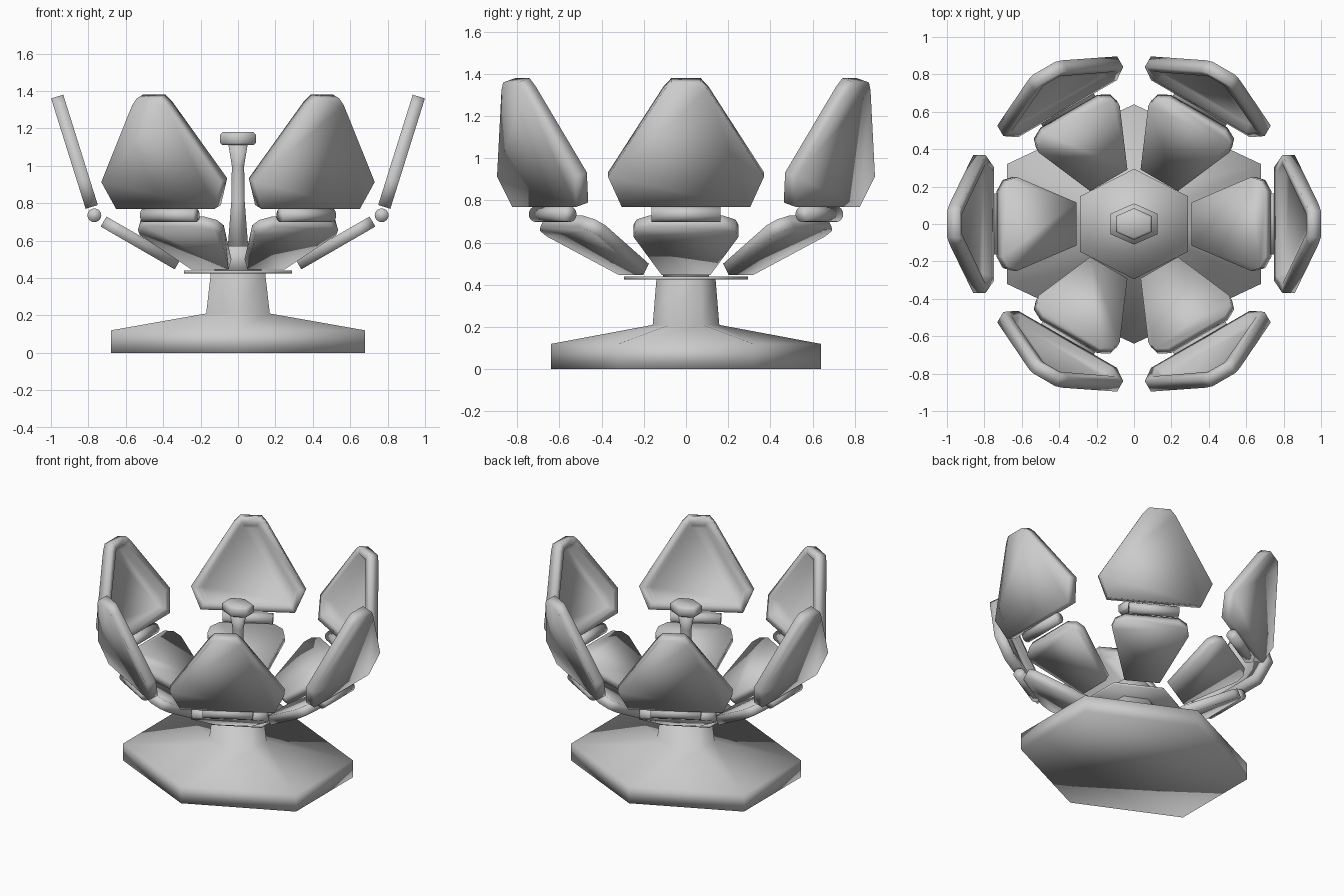
import bpy, bmesh
from math import sin, cos, radians, sqrt
from mathutils import Matrix, Vector

if "Cube" in bpy.data.objects:
    bpy.data.objects.remove(bpy.data.objects["Cube"])


def finish(bm, name):
    bmesh.ops.recalc_face_normals(bm, faces=bm.faces[:])
    mesh = bpy.data.meshes.new(name)
    bm.to_mesh(mesh)
    bm.free()
    for p in mesh.polygons:
        p.use_smooth = True
    obj = bpy.data.objects.new(name, mesh)
    bpy.context.collection.objects.link(obj)
    return obj


def hex_loft(name, rings):
    """Stack hexagonal rings (half width x, half depth y, z), corners on the y axis."""
    bm = bmesh.new()
    loops = []
    for hx, hy, z in rings:
        loops.append([bm.verts.new((hx / (sqrt(3) / 2) * cos(radians(30 + 60 * k)),
                                    hy * sin(radians(30 + 60 * k)), z)) for k in range(6)])
    for a, b in zip(loops, loops[1:]):
        for k in range(6):
            j = (k + 1) % 6
            bm.faces.new((a[k], a[j], b[j], b[k]))
    bm.faces.new(loops[0][::-1])
    bm.faces.new(loops[-1])
    return finish(bm, name)


def petal(name, half, start, tilt, thick, place, recess=False):
    """Flat plate from a mirrored half outline (along, across), tilted up and placed."""
    a = radians(tilt)
    along = Vector((cos(a), 0, sin(a)))
    normal = Vector((-sin(a), 0, cos(a)))
    outline = half + [(u, -t) for u, t in reversed(half)]
    bm = bmesh.new()
    sides = []
    for s in (-0.5, 0.5):
        sides.append([bm.verts.new(Vector(start) + along * u + Vector((0, t, 0)) + normal * thick * s)
                      for u, t in outline])
    n = len(outline)
    for k in range(n):
        j = (k + 1) % n
        bm.faces.new((sides[0][k], sides[0][j], sides[1][j], sides[1][k]))
    bm.faces.new(sides[0][::-1])
    inner = bm.faces.new(sides[1])
    bmesh.ops.recalc_face_normals(bm, faces=bm.faces[:])
    if recess:
        bmesh.ops.inset_region(bm, faces=[inner], thickness=0.05)
        bmesh.ops.inset_region(bm, faces=[inner], thickness=0.025, depth=-0.042)
    bm.transform(place)
    return finish(bm, name)


# pedestal, plate, centre cup and stalk
hex_loft("pedestal", [(.68, .64, 0), (.68, .64, .12), (.17, .158, .21), (.145, .14, .43)])
hex_loft("plate", [(.29, .295, .425), (.29, .295, .44)])
hex_loft("centre_cup", [(.125, .11, .43), (.125, .11, .57)])
hex_loft("stalk", [(.055, .05, .56), (.035, .032, .82), (.033, .03, 1.0), (.052, .048, 1.115)])
hex_loft("stalk_cap", [(.082, .073, 1.11), (.095, .085, 1.122), (.095, .085, 1.168), (.082, .073, 1.18)])

# six petals, each a lower leaf, a hinge and an upper leaf
lower_half = [(0, .115), (.365, .25), (.42, .235), (.457, .175)]
upper_half = [(0, .305), (.15, .37), (.58, .105), (.618, .07)]
for i, ang in enumerate((0, 60, 120, 180, 240, 300)):
    shift = 0 if ang % 180 == 0 else -.038
    place = Matrix.Rotation(radians(ang), 4, 'Z') @ Matrix.Translation((shift, 0, 0))
    petal(f"lower_petal_{i}", lower_half, (.323, 0, .473), 30, .062, place)
    petal(f"upper_petal_{i}", upper_half, (.782, 0, .78), 72.6, .068, place, recess=True)
    bm = bmesh.new()
    bmesh.ops.create_cone(bm, cap_ends=True, segments=16, radius1=.037, radius2=.037, depth=.325)
    bm.transform(place @ Matrix.Translation((.768, 0, .735)) @ Matrix.Rotation(radians(90), 4, 'X'))
    finish(bm, f"hinge_{i}")
